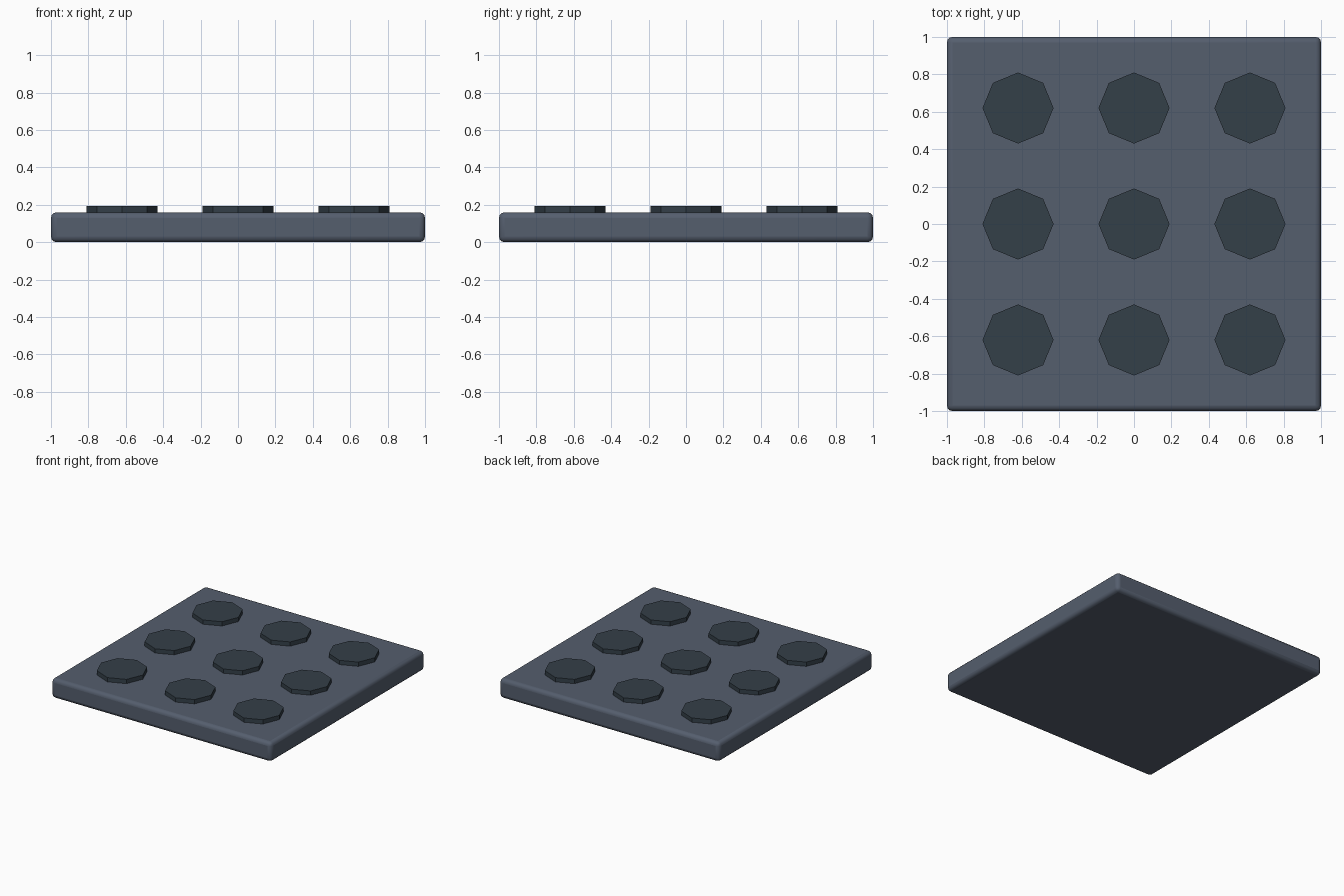
import bpy
from math import radians

if "Cube" in bpy.data.objects:
    bpy.data.objects.remove(bpy.data.objects["Cube"])

PLATE_H = 0.16
STUD_TOP = 0.195
SPACING = 0.62


def material(name, color):
    mat = bpy.data.materials.new(name)
    mat.diffuse_color = (*color, 1)
    mat.use_nodes = True
    mat.node_tree.nodes["Principled BSDF"].inputs["Base Color"].default_value = mat.diffuse_color
    return mat


plate_mat = material("slate_grey", (0.09, 0.112, 0.155))
stud_mat = material("dark_slate", (0.034, 0.05, 0.065))

# Base plate with softly rounded edges
bpy.ops.mesh.primitive_cube_add(size=1, location=(0, 0, PLATE_H / 2))
plate = bpy.context.object
plate.name = "base_plate"
plate.scale = (2, 2, PLATE_H)
bpy.ops.object.transform_apply(location=False, rotation=False, scale=True)
bevel = plate.modifiers.new("rounded_edges", 'BEVEL')
bevel.width = 0.03
bevel.segments = 3
plate.data.materials.append(plate_mat)
bpy.ops.object.shade_smooth_by_angle(angle=radians(35))

# Three by three grid of flat-sided octagonal studs, sunk slightly into the plate
bottom = PLATE_H - 0.02
for row in (-1, 0, 1):
    for col in (-1, 0, 1):
        bpy.ops.mesh.primitive_cylinder_add(
            vertices=8, radius=0.19, depth=STUD_TOP - bottom,
            location=(col * SPACING, row * SPACING, (STUD_TOP + bottom) / 2))
        stud = bpy.context.object
        stud.name = f"stud_{row + 2}_{col + 2}"
        stud.data.materials.append(stud_mat)
